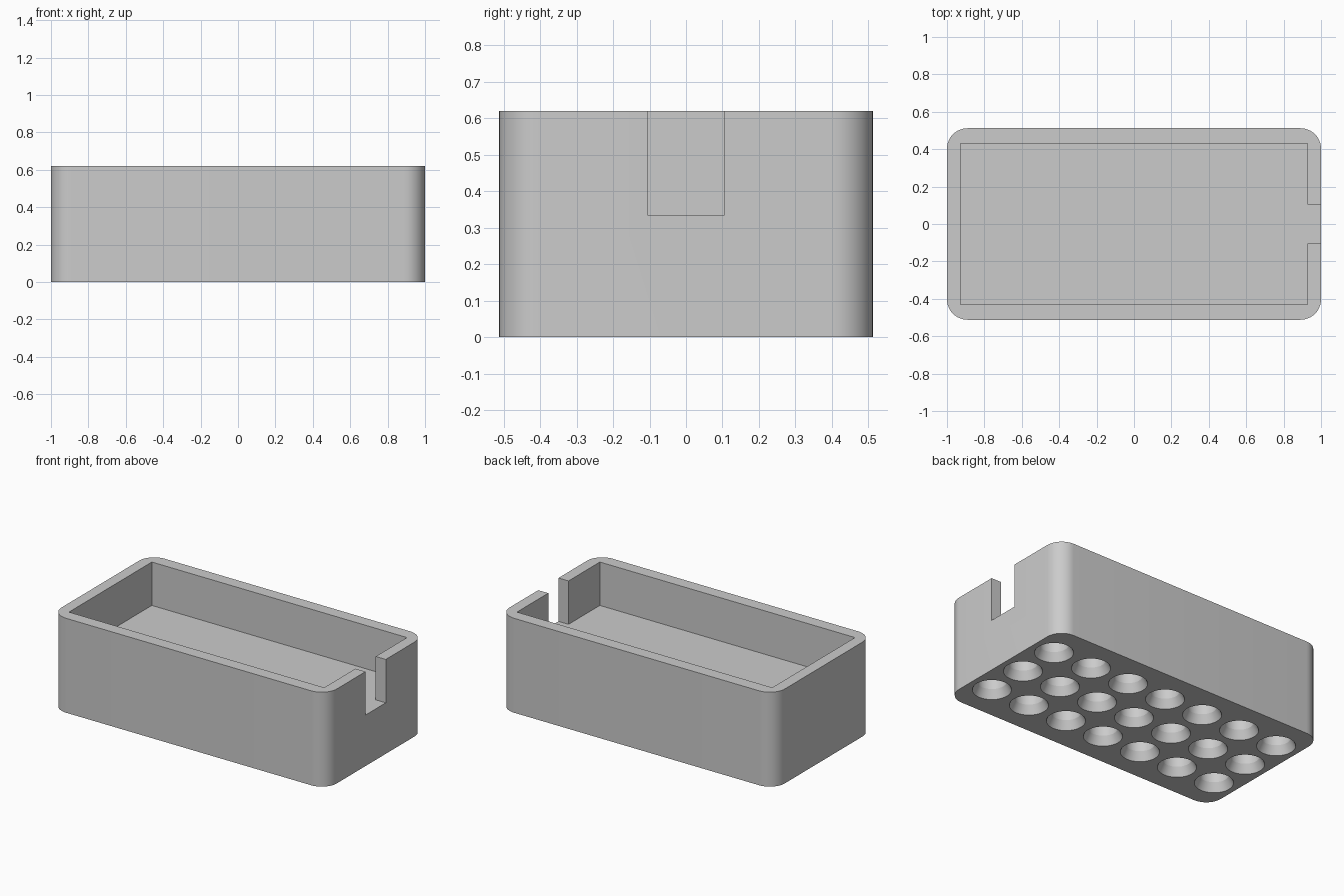
import bpy, bmesh
from math import cos, sin, pi, radians

HALF_X, HALF_Y, HEIGHT = 1.0, 0.512, 0.62
CORNER = 0.11
FLOOR = 0.335
PITCH = 0.283

if "Cube" in bpy.data.objects:
    bpy.data.objects.remove(bpy.data.objects["Cube"])

grey = bpy.data.materials.new("plain grey")
grey.use_nodes = True
grey.diffuse_color = (0.6, 0.6, 0.6, 1)
grey.node_tree.nodes["Principled BSDF"].inputs["Base Color"].default_value = (0.6, 0.6, 0.6, 1)


def make_object(name, bm):
    bmesh.ops.recalc_face_normals(bm, faces=bm.faces)
    mesh = bpy.data.meshes.new(name)
    bm.to_mesh(mesh)
    bm.free()
    mesh.materials.append(grey)
    obj = bpy.data.objects.new(name, mesh)
    bpy.context.collection.objects.link(obj)
    return obj


def loft(bm, rings):
    """Skin a closed solid through rings of equal length."""
    loops = [[bm.verts.new(p) for p in ring] for ring in rings]
    n = len(loops[0])
    for low, high in zip(loops, loops[1:]):
        for i in range(n):
            j = (i + 1) % n
            bm.faces.new((low[i], low[j], high[j], high[i]))
    bm.faces.new(loops[0][::-1])
    bm.faces.new(loops[-1])


def rounded_outline(z, steps=12):
    points = []
    for k, (sx, sy) in enumerate([(1, 1), (-1, 1), (-1, -1), (1, -1)]):
        for i in range(steps + 1):
            a = (k + i / steps) * pi / 2
            points.append((sx * (HALF_X - CORNER) + CORNER * cos(a),
                           sy * (HALF_Y - CORNER) + CORNER * sin(a), z))
    return points


def rectangle(x0, x1, y, z):
    return [(x0, -y, z), (x1, -y, z), (x1, y, z), (x0, y, z)]


def circle(x, y, radius, z, sides=40):
    return [(x + radius * cos(2 * pi * i / sides),
             y + radius * sin(2 * pi * i / sides), z) for i in range(sides)]


def cut(target, bm, name):
    cutter = make_object(name, bm)
    cutter.hide_render = True
    mod = target.modifiers.new(name, "BOOLEAN")
    mod.operation = "DIFFERENCE"
    mod.solver = "EXACT"
    mod.object = cutter
    bpy.context.view_layer.objects.active = target
    bpy.ops.object.modifier_apply(modifier=name)
    bpy.data.objects.remove(cutter)


# Solid block with rounded upright corners
bm = bmesh.new()
loft(bm, [rounded_outline(0), rounded_outline(HEIGHT)])
tray = make_object("tray_box", bm)

# Open tray and end slot share one floor level: a single T-shaped pocket
cx, cy, slot, out = 0.927, 0.43, 0.105, HALF_X + 0.1
pocket = [(-cx, -cy), (cx, -cy), (cx, -slot), (out, -slot),
          (out, slot), (cx, slot), (cx, cy), (-cx, cy)]
bm = bmesh.new()
loft(bm, [[(x, y, z) for x, y in pocket] for z in (FLOOR, HEIGHT + 0.1)])
cut(tray, bm, "pocket_cutter")

# Grid of blind holes with flared mouths in the underside
bm = bmesh.new()
for ix in range(-3, 4):
    for iy in range(-1, 2):
        x, y = ix * PITCH, iy * PITCH
        loft(bm, [circle(x, y, 0.115 + 0.01, -0.02), circle(x, y, 0.115, 0),
                  circle(x, y, 0.087, 0.055), circle(x, y, 0.087, 0.25)])
cut(tray, bm, "hole_cutter")

# Smooth corners and holes, crisp edges
bpy.ops.object.select_all(action="DESELECT")
tray.select_set(True)
bpy.context.view_layer.objects.active = tray
bpy.ops.object.shade_smooth_by_angle(angle=radians(25))
